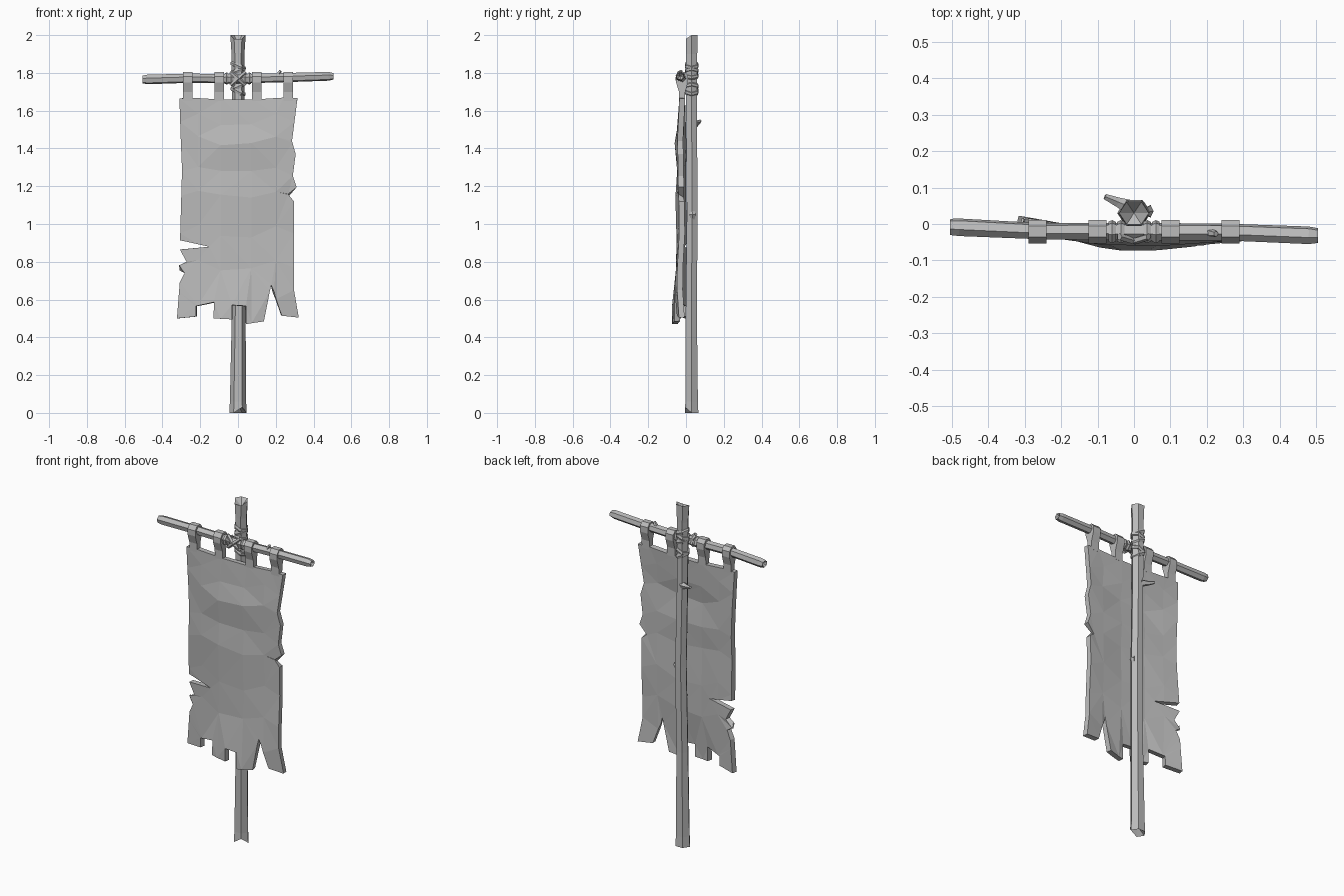
import bpy, bmesh, math
from mathutils import Vector

cube = bpy.data.objects.get("Cube")
if cube:
    bpy.data.objects.remove(cube)

grey = bpy.data.materials.new("plain grey")
grey.use_nodes = True
grey.diffuse_color = (0.5, 0.5, 0.5, 1)
grey.node_tree.nodes["Principled BSDF"].inputs["Base Color"].default_value = (0.5, 0.5, 0.5, 1)


def finish(name, bm):
    bmesh.ops.recalc_face_normals(bm, faces=bm.faces[:])
    mesh = bpy.data.meshes.new(name)
    bm.to_mesh(mesh)
    bm.free()
    mesh.materials.append(grey)
    obj = bpy.data.objects.new(name, mesh)
    bpy.context.collection.objects.link(obj)
    return obj


def tube(name, rings, sides=6, dent=0.0, phase=0.0):
    """Faceted rod through (centre, radius u, radius v) rings; ends dented inward."""
    bm = bmesh.new()
    axis = (Vector(rings[-1][0]) - Vector(rings[0][0])).normalized()
    u = Vector((0, 1, 0)).cross(axis).normalized()
    v = axis.cross(u)
    loops = []
    for centre, ru, rv in rings:
        angles = [phase + math.tau * i / sides for i in range(sides)]
        loops.append([bm.verts.new(Vector(centre) + u * ru * math.cos(a) + v * rv * math.sin(a))
                      for a in angles])
    for low, high in zip(loops, loops[1:]):
        for i in range(sides):
            j = (i + 1) % sides
            bm.faces.new((low[i], low[j], high[j], high[i]))
    for loop, centre, way in ((loops[0], rings[0][0], 1), (loops[-1], rings[-1][0], -1)):
        tip = bm.verts.new(Vector(centre) + axis * dent * way)
        for i in range(sides):
            bm.faces.new((loop[i], loop[(i + 1) % sides], tip))
    return finish(name, bm)


def prism(name, profile, x, width):
    """Side profile in y and z, extruded along x."""
    bm = bmesh.new()
    face = bm.faces.new([bm.verts.new((x - width / 2, y, z)) for y, z in profile])
    out = bmesh.ops.extrude_face_region(bm, geom=[face])
    bmesh.ops.translate(bm, vec=(width, 0, 0),
                        verts=[g for g in out["geom"] if isinstance(g, bmesh.types.BMVert)])
    return finish(name, bm)


def lerp(table, t):
    """Piecewise linear lookup in a rising table."""
    for (a, p), (b, q) in zip(table, table[1:]):
        if t <= b:
            return p + (q - p) * max(0, (t - a) / (b - a))
    return table[-1][1]


# Upright pole with split ends, a knot and a broken twig
pole = tube("pole", [((0, .03, 0), .046, .041), ((0, .03, .06), .043, .038),
                     ((.004, .028, .55), .036, .034), ((.01, .033, 1.05), .035, .033),
                     ((.002, .03, 1.5), .033, .033), ((0, .03, 1.9), .034, .034),
                     ((0, .03, 2), .041, .036)], dent=.04)
for vert in pole.data.vertices:
    if abs(vert.co.x) < .03 and vert.co.y < .03:
        if vert.co.z > 1.99:
            vert.co.z -= .02
        elif vert.co.z < .01 and vert.co.x > 0:
            vert.co.z += .03
tube("pole_knot", [((.03, .035, 1.01), .006, .006), ((.042, .035, 1.05), .012, .018),
                   ((.03, .035, 1.08), .006, .006)], sides=5)
tube("pole_twig", [((-.01, .045, 1.53), .022, .022), ((-.045, .06, 1.535), .014, .014),
                   ((-.08, .075, 1.545), .008, .008)], sides=5)

# Slightly crooked crossbar
tube("crossbar", [((-.505, -.008, 1.765), .021, .023), ((-.48, -.009, 1.765), .026, .025),
                  ((-.25, -.02, 1.772), .025, .023), ((0, -.021, 1.768), .025, .025),
                  ((.25, -.022, 1.775), .025, .024), ((.48, -.031, 1.782), .024, .025),
                  ((.505, -.032, 1.782), .018, .021)], dent=.02, phase=.25)
tube("crossbar_knot", [((.21, -.025, 1.79), .012, .012), ((.225, -.027, 1.812), .008, .008)], sides=5)

# Rope lashings around the pole and the crossbar
for z, tilt in ((1.702, .006), (1.728, -.005), (1.785, .004), (1.812, -.004), (1.838, .005)):
    tube("pole_rope", [((-tilt, .03, z - .011), .039, .036), ((0, .03, z), .044, .041),
                       ((tilt, .03, z + .011), .039, .036)])
for x in (-.06, -.036, .036, .06):
    tube("crossbar_rope", [((x - .01, -.021, 1.77), .028, .028), ((x, -.021, 1.77), .034, .033),
                           ((x + .01, -.021, 1.77), .028, .028)], phase=.25)
for side in (-1, 1):
    tube("cross_rope", [((-.04 * side, -.035, 1.735), .01, .01), ((0, -.047, 1.77), .012, .01),
                        ((.04 * side, -.035, 1.805), .01, .01)], sides=5)

# Hanging loops that carry the cloth
loop_profile = [(-.036, 1.65), (-.037, 1.70), (-.053, 1.75), (-.053, 1.782), (-.036, 1.805),
                (-.006, 1.805), (.011, 1.785), (.011, 1.75), (-.004, 1.70), (-.005, 1.65)]
for x in (-.265, -.1, .1, .265):
    prism("hanging_loop", loop_profile, x, .05)

# Torn cloth: outline, cut into panels, folded, then thickened
left_edge = [(-.31, 1.665), (-.295, 1.285), (-.305, .915), (-.15, .88), (-.305, .865), (-.27, .8),
             (-.31, .77), (-.28, .74), (-.305, .69)]
bottom_edge = [(-.32, .5), (-.22, .51), (-.22, .565), (-.125, .585), (-.125, .5), (-.03, .495),
               (-.03, .57), (.04, .565), (.042, .47), (.135, .485), (.175, .675), (.23, .515)]
right_edge = [(.32, .505), (.295, .65), (.295, 1.12), (.265, 1.15), (.31, 1.195), (.29, 1.255),
              (.305, 1.37), (.285, 1.44), (.315, 1.665)]
top_edge = [(.24, 1.668), (.08, 1.658), (-.08, 1.658), (-.24, 1.668)]
middle = [(.47, -.058), (.64, -.059), (.77, -.038), (.95, -.036), (1.15, -.042), (1.28, -.032),
          (1.43, -.046), (1.54, -.028), (1.66, -.02)]
left_fold = [(.5, .008), (.85, .004), (1.1, -.016), (1.4, -.012), (1.66, -.02)]
right_fold = [(.5, -.022), (.7, -.035), (1.0, -.018), (1.2, -.026), (1.45, -.03), (1.66, -.02)]

bm = bmesh.new()
bm.faces.new([bm.verts.new((x, 0, z)) for x, z in left_edge + bottom_edge + right_edge + top_edge])
cuts = [((0, 0, z), (0, 0, 1)) for z, y in middle[1:-1]]
cuts += [((x, 0, 0), (1, 0, 0)) for x in (-.21, -.09, .07, .2)]
for point, normal in cuts:
    bmesh.ops.bisect_plane(bm, geom=bm.verts[:] + bm.edges[:] + bm.faces[:],
                           plane_co=point, plane_no=normal)
for vert in bm.verts:
    x, z = vert.co.x, vert.co.z
    side = lerp(left_fold if x < 0 else right_fold, z)
    blend = min(1, max(0, (abs(x) - .06) / .24))
    vert.co.y = lerp(middle, z) * (1 - blend) + side * blend
    if not vert.is_boundary:
        vert.co.z += 1.1 * x * x - .015 + .012 * math.sin(31 * x + 9 * z)
bmesh.ops.triangulate(bm, faces=bm.faces[:])
cloth = finish("torn_cloth", bm)
thick = cloth.modifiers.new("thickness", "SOLIDIFY")
thick.thickness = .03
thick.offset = 0
